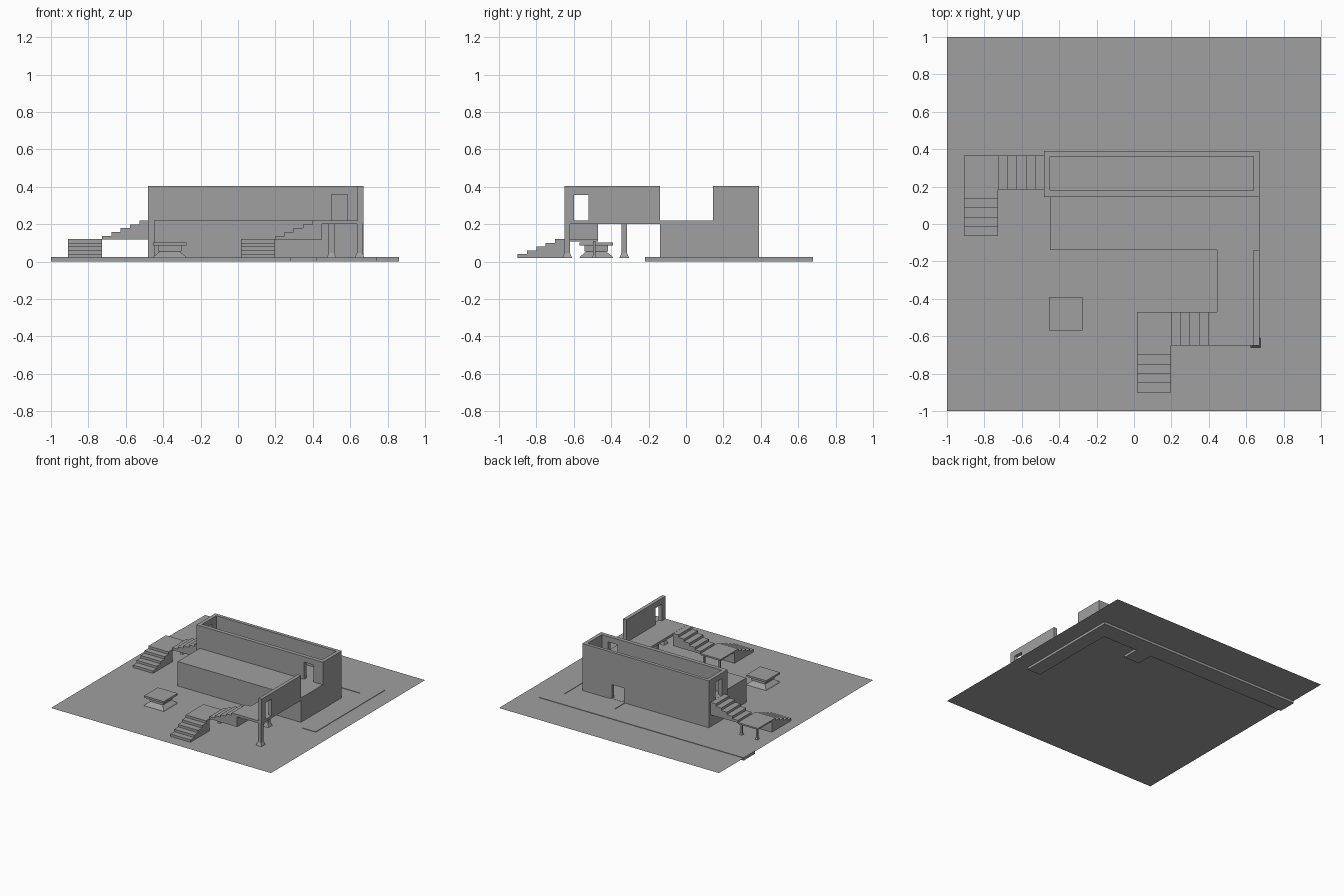
import bpy
import bmesh

if "Cube" in bpy.data.objects:
    bpy.data.objects.remove(bpy.data.objects["Cube"])

grey = bpy.data.materials.new("concrete_grey")
grey.use_nodes = True
grey.diffuse_color = (0.35, 0.35, 0.35, 1)
grey.node_tree.nodes["Principled BSDF"].inputs["Base Color"].default_value = grey.diffuse_color

GROUND, FLOOR, TOP, LANDING = 0.02, 0.22, 0.405, 0.12
EAST, THICK = 0.67, 0.03


def finish(name, bm):
    bmesh.ops.recalc_face_normals(bm, faces=bm.faces)
    mesh = bpy.data.meshes.new(name)
    bm.to_mesh(mesh)
    bm.free()
    mesh.materials.append(grey)
    obj = bpy.data.objects.new(name, mesh)
    bpy.context.collection.objects.link(obj)
    return obj


def prism(name, outline, place, shift):
    """Extrude a 2D outline; place maps 2D points to 3D."""
    bm = bmesh.new()
    face = bm.faces.new([bm.verts.new(place(u, v)) for u, v in outline])
    new = bmesh.ops.extrude_face_region(bm, geom=[face])["geom"]
    bmesh.ops.translate(bm, vec=shift, verts=[g for g in new if isinstance(g, bmesh.types.BMVert)])
    return finish(name, bm)


def box(name, x, y, z):
    corners = [(x[0], y[0]), (x[1], y[0]), (x[1], y[1]), (x[0], y[1])]
    return prism(name, corners, lambda u, v: (u, v, z[0]), (0, 0, z[1] - z[0]))


def cut(obj, *holes):
    """Subtract box shaped openings and bake the result."""
    cutters = [box("cutter", *h) for h in holes]
    for c in cutters:
        c.hide_render = True
        mod = obj.modifiers.new("opening", 'BOOLEAN')
        mod.operation, mod.solver, mod.object = 'DIFFERENCE', 'EXACT', c
    bpy.context.view_layer.update()
    graph = bpy.context.evaluated_depsgraph_get()
    mesh = bpy.data.meshes.new_from_object(obj.evaluated_get(graph))
    obj.modifiers.clear()
    obj.data = mesh
    for c in cutters:
        bpy.data.objects.remove(c)


def stairs(name, start, run, base, rise, place, shift, count=5):
    """Solid flight with a flat underside."""
    end = start + run * count
    pts = [(end, base), (start, base)]
    for i in range(count):
        z = base + rise * (i + 1)
        pts += [(start + run * i, z), (start + run * (i + 1), z)]
    return prism(name, pts, place, shift)


def frustum(name, x, y, levels):
    """Square post through (z, half width) levels."""
    bm = bmesh.new()
    rings = [[bm.verts.new((x + sx * h, y + sy * h, z))
              for sx, sy in ((-1, -1), (1, -1), (1, 1), (-1, 1))] for z, h in levels]
    for a, b in zip(rings, rings[1:]):
        for i in range(4):
            j = (i + 1) % 4
            bm.faces.new((a[i], a[j], b[j], b[i]))
    bm.faces.new(rings[0])
    bm.faces.new(rings[-1])
    return finish(name, bm)


# Ground sheet and the sunken path
bm = bmesh.new()
bmesh.ops.create_grid(bm, x_segments=1, y_segments=1, size=1)
bmesh.ops.translate(bm, vec=(0, 0, GROUND), verts=bm.verts)
finish("ground", bm)
path = [(-1, 0.68), (0.86, 0.68), (0.86, -0.22), (0.74, -0.22), (0.74, 0.53), (0.42, 0.53),
        (0.42, 0.39), (0.28, 0.39), (0.28, 0.53), (-1, 0.53)]
prism("path", path, lambda u, v: (u, v, 0), (0, 0, 0.024))

# Rear building: open roof well, hollow ground storey and doorways
rear = box("rear_building", (-0.48, EAST), (0.145, 0.39), (GROUND, TOP))
cut(rear,
    ((-0.45, 0.64), (0.178, 0.362), (FLOOR, 0.5)),
    ((-0.45, 0.64), (0.178, 0.362), (0.025, 0.2)),
    ((0.29, 0.40), (0.35, 0.45), (0.025, 0.14)),
    ((0.50, 0.585), (0.1, 0.2), (FLOOR, 0.36)),
    ((-0.55, -0.43), (0.22, 0.305), (FLOOR, 0.36)))

# Front block with the terrace deck reaching forward
box("front_block", (-0.45, EAST), (-0.14, 0.145), (GROUND, 0.2))
deck = [(-0.45, 0.145), (-0.45, -0.14), (0.445, -0.14), (0.445, -0.65), (EAST, -0.65), (EAST, 0.145)]
prism("terrace_deck", deck, lambda u, v: (u, v, 0.2), (0, 0, FLOOR - 0.2))
screen = box("terrace_wall", (EAST - THICK, EAST), (-0.65, -0.14), (FLOOR - 0.01, TOP))
cut(screen, ((0.6, 0.7), (-0.6, -0.52), (FLOOR, 0.357)))

# Flared columns under the terrace
for i, (x, y) in enumerate([(0.65, -0.635), (0.50, -0.33)]):
    frustum(f"terrace_column_{i}", x, y, [(GROUND, 0.026), (0.045, 0.015), (0.205, 0.015)])

# Two turning staircases: landing, legs, lower and upper flight
for name, x, y, front in (("front", 0.015, -0.65, -0.47), ("side", -0.91, 0.185, 0.365)):
    right = x + 0.183
    box(name + "_landing", (x, right), (y, front), (LANDING - 0.012, LANDING))
    stairs(name + "_lower_stairs", y - 0.25, 0.05, GROUND, (LANDING - GROUND) / 5,
           lambda u, v, x=x: (x, u, v), (0.183, 0, 0))
    stairs(name + "_upper_stairs", right, 0.05, LANDING - 0.003, 0.0205,
           lambda u, v, y=y: (u, y, v), (0, front - y, 0))
    for i, lx in enumerate((x + 0.02, right - 0.02)):
        frustum(f"{name}_landing_leg_{i}", lx, front - 0.02,
                [(GROUND, 0.012), (0.035, 0.007), (LANDING - 0.01, 0.007)])

# Garden table on a waisted pedestal
tx, ty = -0.365, -0.48
frustum("table_foot", tx, ty, [(GROUND, 0.09), (0.028, 0.085), (0.055, 0.052)])
frustum("table_body", tx, ty, [(0.055, 0.062), (0.086, 0.062)])
frustum("table_top", tx, ty, [(0.086, 0.09), (0.102, 0.09)])
